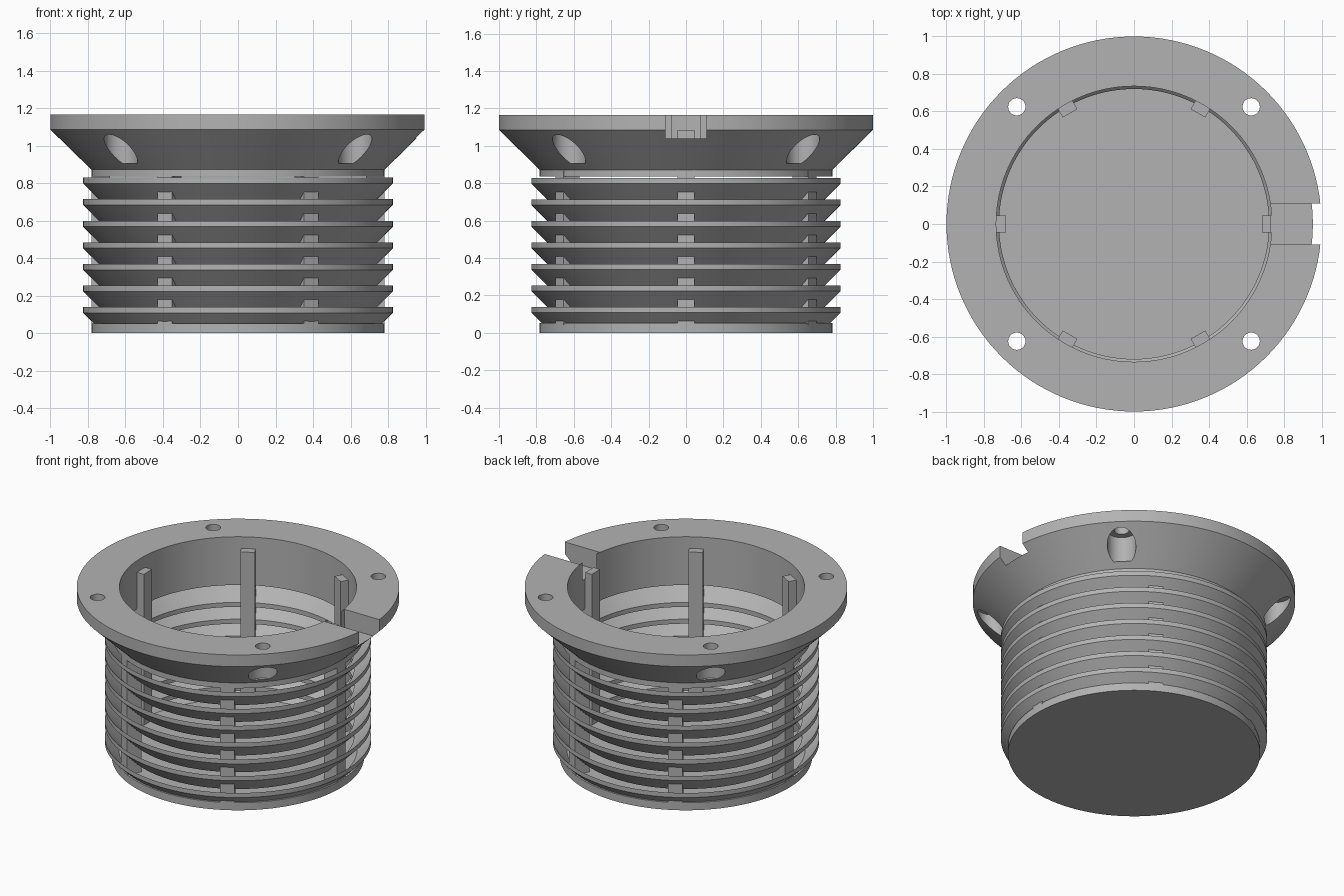
import bpy, bmesh, math
from mathutils import Matrix

if "Cube" in bpy.data.objects:
    bpy.data.objects.remove(bpy.data.objects["Cube"], do_unlink=True)

SEGMENTS = 128
TOP, RIM_LOW, CONE_LOW, LIP_LOW = 1.165, 1.085, 0.872, 0.835
BORE, BODY, RING_OUT, RING_IN = 0.735, 0.782, 0.826, 0.72
FLOOR = 0.052

grey = bpy.data.materials.new("plain grey")
grey.use_nodes = True
grey.diffuse_color = (0.45, 0.45, 0.45, 1)
grey.node_tree.nodes["Principled BSDF"].inputs["Base Color"].default_value = (0.45, 0.45, 0.45, 1)


def finish(name, bm):
    bmesh.ops.recalc_face_normals(bm, faces=bm.faces)
    mesh = bpy.data.meshes.new(name)
    bm.to_mesh(mesh)
    bm.free()
    mesh.materials.append(grey)
    obj = bpy.data.objects.new(name, mesh)
    bpy.context.collection.objects.link(obj)
    return obj


def lathe(name, profile):
    """Revolve a closed (radius, height) profile about the z axis."""
    bm = bmesh.new()
    loops = []
    for i in range(SEGMENTS):
        a = 2 * math.pi * i / SEGMENTS
        loops.append([bm.verts.new((r * math.cos(a), r * math.sin(a), z)) for r, z in profile])
    n = len(profile)
    for i, here in enumerate(loops):
        nxt = loops[(i + 1) % SEGMENTS]
        for j in range(n):
            k = (j + 1) % n
            bm.faces.new((here[j], nxt[j], nxt[k], here[k]))
    return finish(name, bm)


def cylinder(name, x, y, radius, low, high, sides):
    bm = bmesh.new()
    bmesh.ops.create_cone(bm, cap_ends=True, segments=sides, radius1=radius, radius2=radius,
                          depth=high - low, matrix=Matrix.Translation((x, y, (low + high) / 2)))
    return finish(name, bm)


def box(name, x0, x1, width, low, high, angle=0):
    bm = bmesh.new()
    place = (Matrix.Rotation(angle, 4, "Z")
             @ Matrix.Translation(((x0 + x1) / 2, 0, (low + high) / 2))
             @ Matrix.Diagonal((x1 - x0, width, high - low, 1)))
    bmesh.ops.create_cube(bm, size=1, matrix=place)
    return finish(name, bm)


def cut(target, cutter):
    """Subtract the cutter, apply the result and remove the cutter."""
    cutter.hide_render = True
    mod = target.modifiers.new("cut", "BOOLEAN")
    mod.operation = "DIFFERENCE"
    mod.solver = "EXACT"
    mod.object = cutter
    bpy.context.view_layer.objects.active = target
    bpy.ops.object.modifier_apply(modifier=mod.name)
    bpy.data.objects.remove(cutter, do_unlink=True)


def smooth(obj):
    bpy.ops.object.select_all(action="DESELECT")
    obj.select_set(True)
    bpy.context.view_layer.objects.active = obj
    bpy.ops.object.shade_smooth_by_angle(angle=math.radians(25))


def notch_cutter():
    return box("notch_cutter", BORE - 0.004, 1.2, 0.217, 1.04, 1.3)


# Flange: flat rim, conical underside and short lip
flange = lathe("flange", [(BORE, LIP_LOW), (BODY, LIP_LOW), (BODY, CONE_LOW),
                          (1.0, RIM_LOW), (1.0, TOP), (BORE, TOP)])

# Screw holes with wide pockets opening through the cone
for sx in (-1, 1):
    for sy in (-1, 1):
        x, y = sx * 0.625, sy * 0.625
        cut(flange, cylinder("pocket_cutter", x, y, 0.089, 0.905, RIM_LOW + 0.002, 48))
        cut(flange, cylinder("screw_cutter", x, y, 0.046, 0.8, 1.3, 32))

# Side notch through the rim
cut(flange, notch_cutter())
smooth(flange)

# Slanted louver rings
for i in range(7):
    top = 0.829 - 0.115 * i
    drop = RING_OUT - RING_IN
    ring = lathe(f"louver_ring_{i + 1}", [(RING_IN, top - 0.031 - drop), (RING_OUT, top - 0.031),
                                          (RING_OUT, top), (RING_IN, top - drop)])
    smooth(ring)

# Solid bottom plate
smooth(cylinder("bottom_plate", 0, 0, BODY, 0, FLOOR, SEGMENTS))

# Upright ribs joining the plate, rings and flange
for i in range(6):
    rib = box(f"rib_{i + 1}", 0.682, 0.781, 0.09, FLOOR - 0.01, RIM_LOW, i * math.pi / 3)
    if i == 0:
        cut(rib, notch_cutter())
